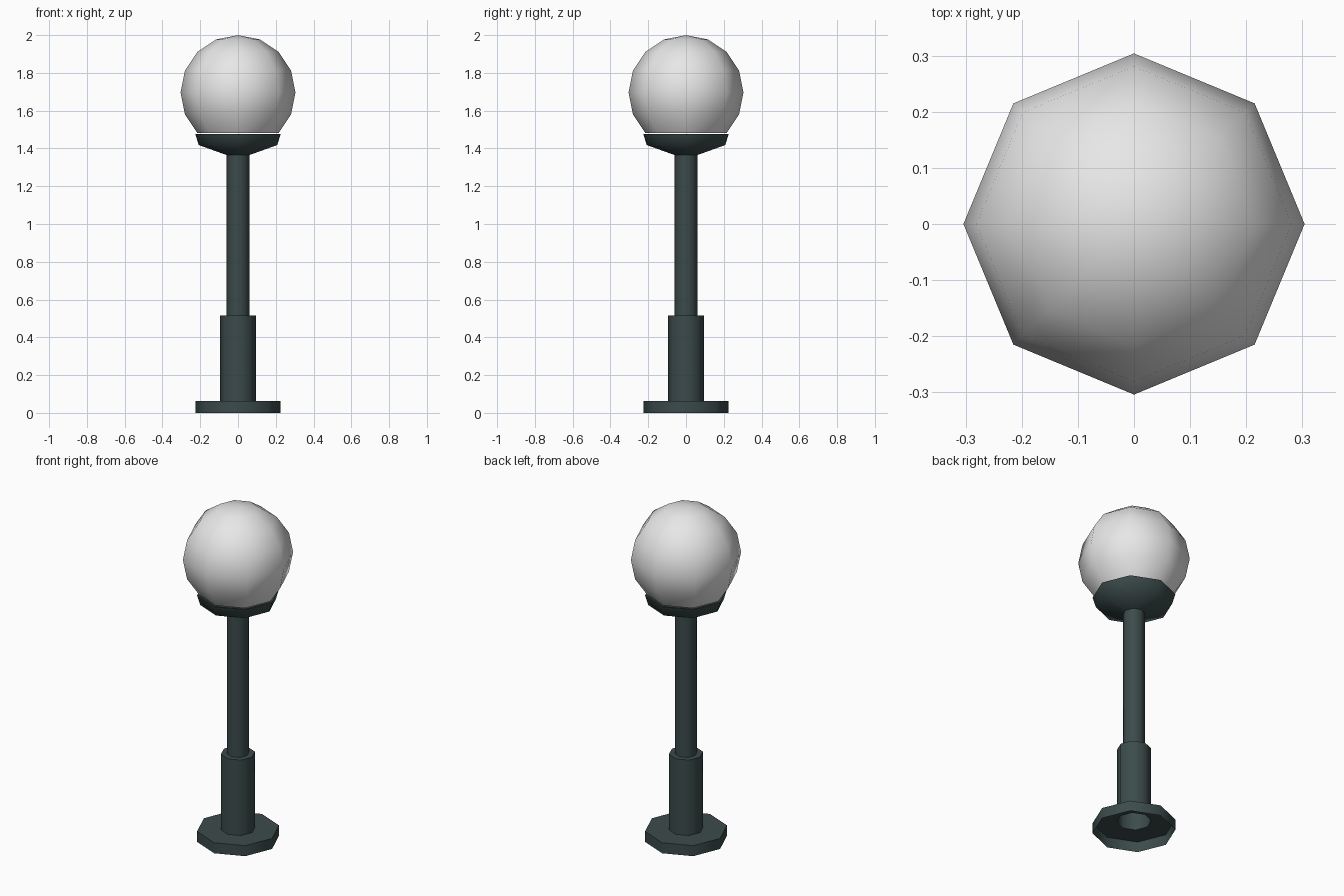
import bpy, bmesh, math

if "Cube" in bpy.data.objects:
    bpy.data.objects.remove(bpy.data.objects["Cube"])


def material(name, rgb):
    m = bpy.data.materials.new(name)
    m.diffuse_color = (*rgb, 1)
    m.use_nodes = True
    m.node_tree.nodes["Principled BSDF"].inputs["Base Color"].default_value = m.diffuse_color
    return m


def lathe(name, profile, mat, sides=8, smooth=55):
    """Revolve (radius, z) points about z, with corners on the axes."""
    bm = bmesh.new()
    rings = []
    for r, z in profile:
        n = 1 if r == 0 else sides
        rings.append([bm.verts.new((r * math.cos(i * math.tau / sides),
                                    r * math.sin(i * math.tau / sides), z))
                      for i in range(n)])
    for a, b in zip(rings, rings[1:]):
        for i in range(sides):
            j = (i + 1) % sides
            if len(b) == 1:
                bm.faces.new((a[i], a[j], b[0]))
            else:
                bm.faces.new((a[i], a[j], b[j], b[i]))
    me = bpy.data.meshes.new(name)
    bm.to_mesh(me)
    bm.free()
    me.materials.append(mat)
    ob = bpy.data.objects.new(name, me)
    bpy.context.collection.objects.link(ob)
    bpy.ops.object.select_all(action='DESELECT')
    ob.select_set(True)
    bpy.context.view_layer.objects.active = ob
    bpy.ops.object.shade_smooth_by_angle(angle=math.radians(smooth))
    return ob


dark = material("dark green grey metal", (0.045, 0.07, 0.07))
glass = material("pale globe glass", (0.8, 0.8, 0.8))

# Post: hollow shell, open underneath - foot, sleeve, pole and cup
lathe("lamp_post", [(0.226, 0), (0.226, 0.063), (0.094, 0.063), (0.094, 0.515),
                    (0.06, 0.515), (0.06, 1.365), (0.208, 1.418),
                    (0.226, 1.477), (0.215, 1.477)], dark)

# Globe: eight-sided sphere cut off where it sits in the cup
R, cz = 0.304, 1.696
globe = [(R * math.cos(math.radians(a)), cz + R * math.sin(math.radians(a)))
         for a in (-45, -22.5, 0, 22.5, 45, 67.5)] + [(0, cz + R)]
lathe("globe", globe, glass)
